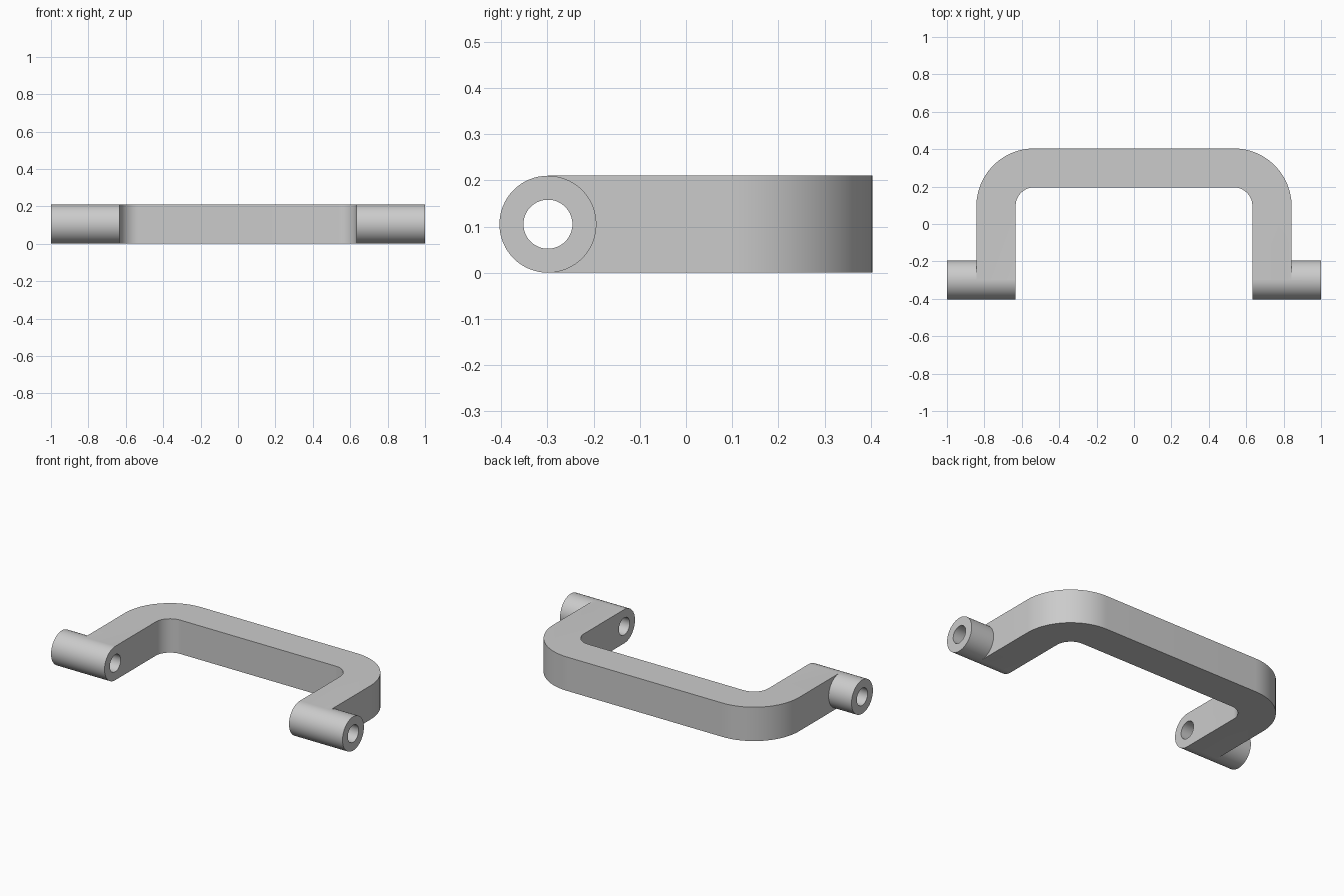
import bpy, bmesh, math
from mathutils import Matrix

if "Cube" in bpy.data.objects:
    bpy.data.objects.remove(bpy.data.objects["Cube"], do_unlink=True)

HEIGHT = 0.21          # bar height and lug diameter
LUG_Y = -0.299         # pivot axis position
INNER_X, OUTER_X = 0.633, 0.843
INNER_Y, BACK_Y = 0.196, 0.404
INNER_R, OUTER_R = 0.1, 0.31
BORE_R = 0.053

grey = bpy.data.materials.new("plain grey")
grey.use_nodes = True
grey.diffuse_color = (0.6, 0.6, 0.6, 1)
grey.node_tree.nodes["Principled BSDF"].inputs["Base Color"].default_value = (0.6, 0.6, 0.6, 1)


def make_object(name, bm):
    bmesh.ops.recalc_face_normals(bm, faces=bm.faces)
    mesh = bpy.data.meshes.new(name)
    bm.to_mesh(mesh)
    bm.free()
    mesh.materials.append(grey)
    obj = bpy.data.objects.new(name, mesh)
    bpy.context.collection.objects.link(obj)
    return obj


def rod(name, x0, x1, radius):
    """Cylinder lying along x on the pivot axis."""
    bm = bmesh.new()
    place = Matrix.Translation(((x0 + x1) / 2, LUG_Y, HEIGHT / 2)) @ Matrix.Rotation(math.pi / 2, 4, "Y")
    bmesh.ops.create_cone(bm, cap_ends=True, segments=64, radius1=radius, radius2=radius,
                          depth=abs(x1 - x0), matrix=place)
    return make_object(name, bm)


def half_outline(x, y, r, steps=24):
    """Right leg and rounded corner, from the leg end to the middle."""
    angles = [math.pi / 2 * i / steps for i in range(steps + 1)]
    return [(x, LUG_Y)] + [(x - r + r * math.cos(a), y - r + r * math.sin(a)) for a in angles]


def arch(x, y, r):
    half = half_outline(x, y, r)
    return half + [(-px, py) for px, py in reversed(half)]


def combine(target, tool, operation):
    mod = target.modifiers.new(operation.lower(), "BOOLEAN")
    mod.operation, mod.solver, mod.object = operation, "EXACT", tool
    bpy.context.view_layer.objects.active = target
    bpy.ops.object.modifier_apply(modifier=mod.name)
    bpy.data.objects.remove(tool, do_unlink=True)


# U-shaped bar: outline extruded upwards
bm = bmesh.new()
outline = arch(OUTER_X, BACK_Y, OUTER_R) + arch(INNER_X, INNER_Y, INNER_R)[::-1]
base = bm.faces.new([bm.verts.new((x, y, 0)) for x, y in outline])
top = bmesh.ops.extrude_face_region(bm, geom=[base])["geom"]
bmesh.ops.translate(bm, vec=(0, 0, HEIGHT), verts=[v for v in top if isinstance(v, bmesh.types.BMVert)])
handle = make_object("handle_bar", bm)

# Pivot lugs at both leg ends, bored through
for side in (-1, 1):
    combine(handle, rod("lug", side * INNER_X, side * 1.0, HEIGHT / 2), "UNION")
    combine(handle, rod("bore", side * 0.6, side * 1.05, BORE_R), "DIFFERENCE")

bpy.ops.object.select_all(action="DESELECT")
handle.select_set(True)
bpy.context.view_layer.objects.active = handle
bpy.ops.object.shade_smooth_by_angle(angle=math.radians(30))
